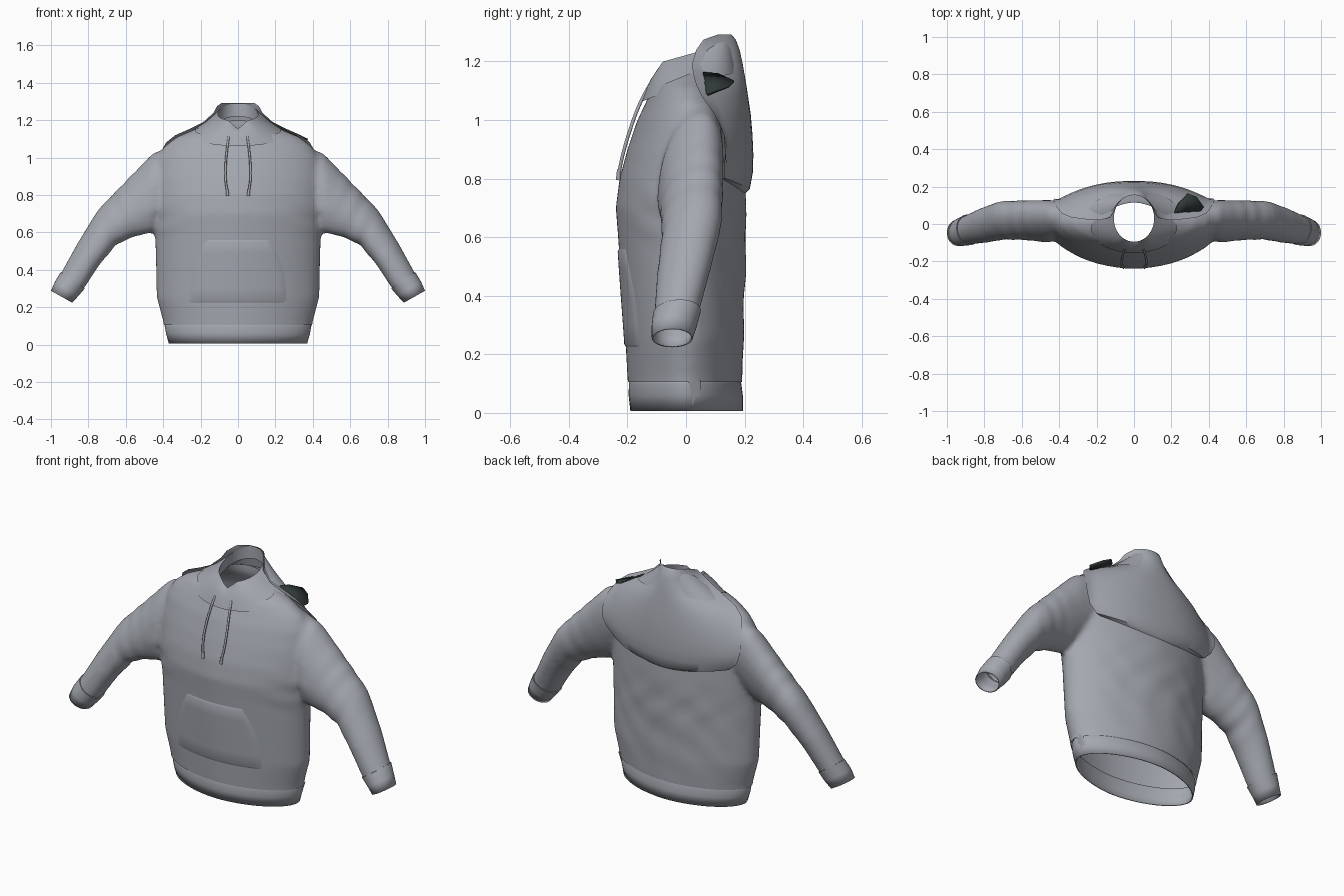
import bpy, bmesh, math
from mathutils import Vector
from mathutils.bvhtree import BVHTree

if "Cube" in bpy.data.objects:
    bpy.data.objects.remove(bpy.data.objects["Cube"])


def material(name, rgb):
    m = bpy.data.materials.new(name)
    m.use_nodes = True
    m.diffuse_color = (*rgb, 1)
    m.node_tree.nodes["Principled BSDF"].inputs["Base Color"].default_value = (*rgb, 1)
    return m


GREY = material("grey fleece", (0.37, 0.39, 0.43))
DARK = material("dark lining", (0.03, 0.04, 0.04))


def finish(name, bm, mat=GREY, thick=0.0):
    bmesh.ops.recalc_face_normals(bm, faces=bm.faces)
    me = bpy.data.meshes.new(name)
    bm.to_mesh(me)
    bm.free()
    me.materials.append(mat)
    ob = bpy.data.objects.new(name, me)
    bpy.context.collection.objects.link(ob)
    if thick:
        mod = ob.modifiers.new("thickness", "SOLIDIFY")
        mod.thickness = thick
        mod.offset = -1
    bpy.ops.object.select_all(action="DESELECT")
    ob.select_set(True)
    bpy.context.view_layer.objects.active = ob
    bpy.ops.object.shade_smooth_by_angle(angle=math.radians(50))
    return ob


def loft(bm, rows, closed=True, caps=False):
    """Bridge rows of points with quads."""
    vs = [[bm.verts.new(p) for p in row] for row in rows]
    n = len(vs[0])
    for a, b in zip(vs, vs[1:]):
        for i in range(n if closed else n - 1):
            j = (i + 1) % n
            bm.faces.new((a[i], a[j], b[j], b[i]))
    if caps:
        bm.faces.new(vs[0][::-1])
        bm.faces.new(vs[-1])
    return bm


def angles(n):
    return [2 * math.pi * i / n for i in range(n)]


def body_ring(z, hw, front, back):
    sp = lambda v: math.copysign(abs(v) ** 1.1, v)
    return [(hw * sp(math.cos(a)), (front + back) / 2 + (back - front) / 2 * sp(math.sin(a)), z)
            for a in angles(64)]


def sleeve_ring(side, xt, zt, xb, zb, yc, hy, lean=0.0, grow=0.0):
    """Oval between a top and a bottom point; lean moves the top backwards."""
    mid = Vector(((xt + xb) / 2, yc, (zt + zb) / 2))
    up = Vector((xt, yc + lean, zt)) - mid
    up *= 1 + grow / up.length
    ring = [mid + up * math.cos(a) + Vector((0, (hy + grow) * math.sin(a), 0)) for a in angles(32)]
    return [(side * p.x, p.y, p.z) for p in ring]


# Torso and sleeves: lofted solids fused into one skin
TORSO = [(0.05, .392, -.195, .188), (0.12, .4, -.2, .193), (0.25, .435, -.207, .198),
         (0.45, .44, -.222, .202), (0.6, .445, -.232, .205), (0.7, .455, -.24, .205),
         (0.8, .455, -.227, .202), (0.9, .45, -.2, .195), (1.0, .43, -.166, .18),
         (1.06, .395, -.137, .16), (1.11, .33, -.115, .135), (1.15, .235, -.09, .115),
         (1.185, .16, -.075, .115), (1.26, .135, -.07, .115)]
SLEEVE = [(.28, 1.1, .36, .7, .03, .09, .02), (.46, 1.02, .46, .6, .015, .108, .035),
          (.6, .875, .56, .575, .02, .102, .03), (.75, .72, .65, .535, .02, .1, .025),
          (.86, .54, .745, .42, -.008, .09, .02), (.94, .395, .815, .312, -.03, .078, .01),
          (1.0, .288, .886, .224, -.047, .07, 0)]
bm = loft(bmesh.new(), [body_ring(*r) for r in TORSO], caps=True)
for side in (1, -1):
    loft(bm, [sleeve_ring(side, *s) for s in SLEEVE], caps=True)
shell = finish("body_and_sleeves", bm)
mod = shell.modifiers.new("fuse", "REMESH")
mod.mode = "VOXEL"
mod.voxel_size = 0.014
mod = shell.modifiers.new("soften", "SMOOTH")
mod.iterations = 8
dg = bpy.context.evaluated_depsgraph_get()
fused = bpy.data.meshes.new_from_object(shell.evaluated_get(dg))
bpy.data.objects.remove(shell)
bm = bmesh.new()
bm.from_mesh(fused)

# Cut the hem, neck and cuff openings
cuts = [((0, 0, .105), (0, 0, -1)), ((0, -.12, 1.105), (0, -.4, 1))]
cuts += [((s * .91, 0, .305), (s * .5, 0, -.87)) for s in (1, -1)]
for co, no in cuts:
    bmesh.ops.bisect_plane(bm, geom=bm.verts[:] + bm.edges[:] + bm.faces[:],
                           plane_co=co, plane_no=no, clear_outer=True)


# Cloth folds: soft diagonals on the back, creases at elbows and armpits
def bump(v, centre, width):
    return math.exp(-((v - centre) / width) ** 2)


bm.normal_update()
for v in bm.verts:
    x, y, z = v.co
    d = .0015 * math.sin(60 * (abs(x) - .5 * z)) * bump(abs(x), .64, .1)
    if y > 0.05:
        wave = math.sin(30 * z - 24 * x + 2 * math.sin(9 * x)) + math.sin(17 * z + 31 * x + 2 * math.sin(11 * z))
        d += .002 * wave * bump(z, .42, .25) * bump(x, 0, .35)
    elif y < 0:
        d += .003 * math.sin(45 * z + 14 * abs(x)) * bump(abs(x), .4, .1) * bump(z, .68, .1)
    v.co += v.normal * d
tree = BVHTree.FromBMesh(bm)
finish("body_and_sleeves", bm)


def surface_y(x, z, side):
    hit = tree.ray_cast(Vector((x, side * 2, z)), Vector((0, -side, 0)))[0]
    return hit.y if hit else None


# Waistband, tucked just under the body hem
finish("waistband", loft(bmesh.new(), [body_ring(*r) for r in (
    (.115, .388, -.19, .184), (.1, .392, -.195, .189), (.06, .385, -.196, .194),
    (.006, .37, -.19, .194))]), thick=.006)

# Side vent flap on the left of the waistband
finish("vent_flap", loft(bmesh.new(), [[(.33, -.03, .02), (.372, .02, .025), (.355, .05, .03)],
                                       [(.38, -.03, .11), (.398, .01, .125), (.385, .05, .11)]],
                         closed=False))

# Cuffs
for side, name in ((1, "left_cuff"), (-1, "right_cuff")):
    rings = [sleeve_ring(side, .945, .385, .822, .303, -.031, .077, .01, g) for g in (-.004, .004)]
    rings.append(sleeve_ring(side, .975, .335, .857, .262, -.04, .073, 0, .004))
    rings.append(sleeve_ring(side, *SLEEVE[-1]))
    finish(name, loft(bmesh.new(), rings), thick=.006)

# Front pocket: thin patch draped on the belly, edges tucked flush
rows = []
POCKET = [(.225, .262), (.235, .26), (.3, .255), (.37, .25), (.42, .238), (.49, .21), (.55, .178), (.56, .172)]
for k, (z, hw) in enumerate(POCKET):
    row = []
    for i in range(25):
        x = hw * (i / 12 - 1)
        edge = i in (0, 24) or k in (0, len(POCKET) - 1)
        row.append((x, surface_y(x, z, -1) - (0 if edge else .005), z))
    rows.append(row)
finish("front_pocket", loft(bmesh.new(), rows, closed=False))


# Collar: sweeps up from the chest seam to the raised neck rim, then turns inside
def collar_ring(t, inside=0.0):
    ring = []
    for a in angles(64):
        c, s = math.cos(a), math.sin(a)
        near = min(a, 2 * math.pi - a)
        base = Vector((.265 * s, .014 - .168 * c, 1.128 - (.066 * c if c > 0 else .035 * c)))
        rim = Vector((.108 * s, .03 - .125 * c, 1.23 - (.035 * c if c > 0 else .06 * c)))
        rim.z -= .04 * max(0, 1 - near / .5)
        p = base.lerp(rim, t)
        p.z += .02 * math.sin(math.pi * t) * max(0, c) - .005 * math.sin(math.pi * t) * abs(s)
        p.x *= 1 + inside
        p.z -= inside * .7
        ring.append(p)
    return ring


rows = [collar_ring(i / 8) for i in range(9)] + [collar_ring(1, k) for k in (.04, .1)]
finish("collar", loft(bmesh.new(), rows))

# Hood lying flat on the back: height, half width, centre depth, edge depth
HOOD = [(.75, .33, .2, .12), (.765, .36, .218, .13), (.82, .405, .228, .128), (.88, .425, .23, .12),
        (.95, .43, .227, .105), (1.02, .418, .221, .08), (1.08, .385, .212, .055),
        (1.12, .335, .206, .035), (1.155, .255, .2, .025), (1.19, .185, .194, .02),
        (1.24, .13, .183, .035), (1.275, .112, .17, .06), (1.292, .088, .155, .11)]
rows = []
for k, (z, hw, mid, edge) in enumerate(HOOD):
    row = []
    for i in range(41):
        u = i / 20 - 1
        zz = z + (.05 * u * u * max(0, 1 - k / 4))
        y = mid - (mid - edge) * abs(u) ** 2.3
        under = surface_y(hw * u, zz, 1)
        if under is not None:
            y = max(y, under + (.0 if k == 0 else .009))
        row.append((hw * u, y, zz))
    rows.append(row)
finish("hood", loft(bmesh.new(), rows, closed=False))

# Dark turned-out lining at the left shoulder
bm = bmesh.new()
bm.faces.new([bm.verts.new(p) for p in (
    (.21, .05, 1.165), (.24, .11, 1.16), (.29, .163, 1.136), (.335, .145, 1.118),
    (.375, .09, 1.1), (.355, .068, 1.088), (.27, .055, 1.135))])
finish("shoulder_lining", bm, DARK, thick=.008)


# Drawstrings with tips
def cord(name, points, radius):
    cu = bpy.data.curves.new(name, "CURVE")
    cu.dimensions = "3D"
    cu.bevel_depth = radius
    cu.bevel_resolution = 2
    cu.use_fill_caps = True
    sp = cu.splines.new("BEZIER")
    sp.bezier_points.add(len(points) - 1)
    for bp, p in zip(sp.bezier_points, points):
        bp.co = p
        bp.handle_left_type = bp.handle_right_type = "AUTO"
    cu.materials.append(GREY)
    bpy.context.collection.objects.link(bpy.data.objects.new(name, cu))


for s, name in ((1, "left"), (-1, "right")):
    cord(name + "_drawstring", [(s * .05, -.13, 1.11), (s * .058, -.16, 1.05), (s * .066, -.193, .96),
                                (s * .066, -.216, .88), (s * .058, -.229, .82)], .006)
    cord(name + "_drawstring_tip", [(s * .058, -.228, .83), (s * .056, -.232, .795)], .008)
